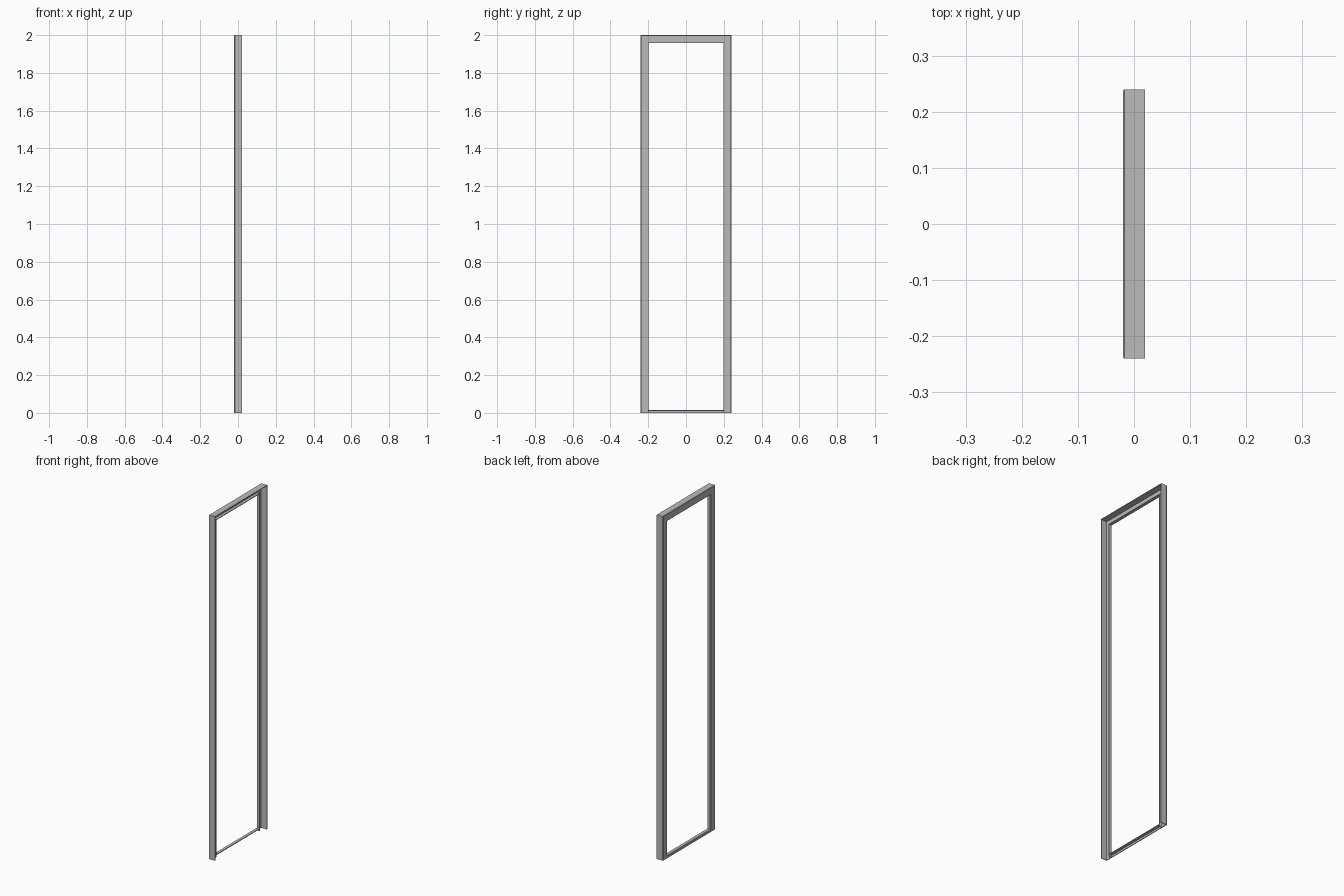
import bpy
import bmesh

# Default object
cube = bpy.data.objects.get("Cube")
if cube:
    bpy.data.objects.remove(cube, do_unlink=True)

HALF_W, HEIGHT, BACK, FRONT = 0.24, 2.0, -0.02, 0.02
FACE = 0.042     # width of the face plate
WALL = 0.004     # sheet thickness
LIP = 0.0        # x reached by the inner lip
ROUND = 0.003    # eased edge on the face side
SILL = 0.015

# Material
grey = bpy.data.materials.new("painted grey metal")
grey.use_nodes = True
colour = (0.5, 0.5, 0.5, 1)
grey.diffuse_color = colour
grey.node_tree.nodes["Principled BSDF"].inputs["Base Color"].default_value = colour


def sweep(name, sections):
    """Skin matching closed cross-sections and cap both ends."""
    bm = bmesh.new()
    rings = [[bm.verts.new(p) for p in s] for s in sections]
    for a, b in zip(rings, rings[1:]):
        for i in range(len(a)):
            j = (i + 1) % len(a)
            bm.faces.new((a[i], a[j], b[j], b[i]))
    bm.faces.new(rings[0])
    bm.faces.new(rings[-1])
    bmesh.ops.recalc_face_normals(bm, faces=bm.faces)
    mesh = bpy.data.meshes.new(name)
    bm.to_mesh(mesh)
    bm.free()
    mesh.materials.append(grey)
    obj = bpy.data.objects.new(name, mesh)
    bpy.context.collection.objects.link(obj)
    return obj


# Channel section: (distance inward from the outer edge, x)
channel = [
    (0, FRONT), (0, BACK + ROUND), (ROUND, BACK),
    (FACE - ROUND, BACK), (FACE, BACK + ROUND), (FACE, LIP),
    (FACE - WALL, LIP), (FACE - WALL, BACK + WALL),
    (WALL, BACK + WALL), (WALL, FRONT),
]

# Jambs and head: one channel, mitred at the top corners
sections = []
for side, top in ((-1, False), (-1, True), (1, True), (1, False)):
    sections.append([(x, side * (HALF_W - d), HEIGHT - d if top else 0)
                     for d, x in channel])
sweep("jambs_and_head", sections)

# Sill: an angle with a face plate and an upper lip, open below
angle = [
    (BACK, 0), (BACK, SILL - ROUND), (BACK + ROUND, SILL), (LIP, SILL),
    (LIP, SILL - WALL), (BACK + WALL, SILL - WALL), (BACK + WALL, 0),
]
reach = HALF_W - FACE + WALL
sweep("sill", [[(x, y, z) for x, z in angle] for y in (-reach, reach)])
